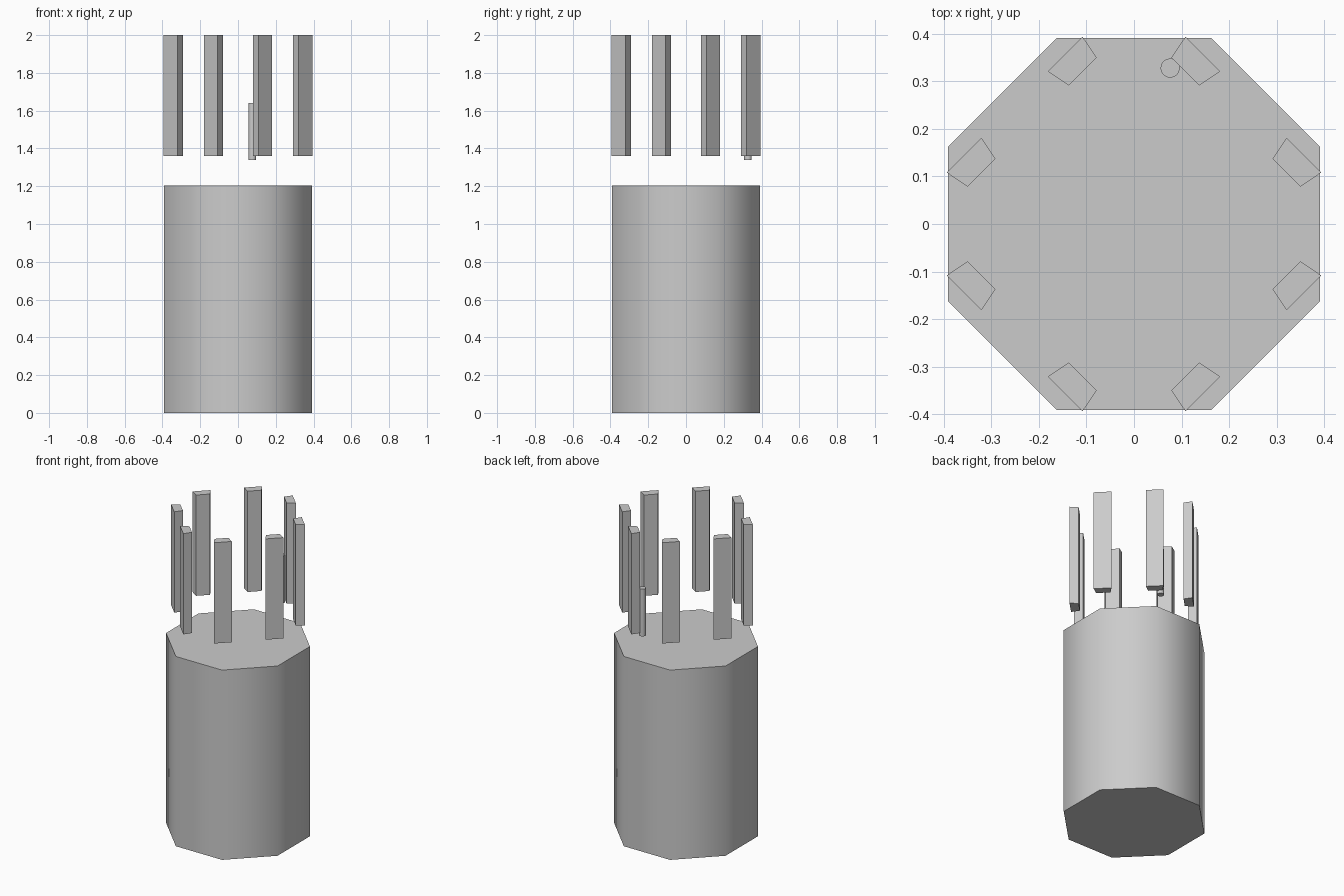
import bpy, bmesh, math

cube = bpy.data.objects.get("Cube")
if cube:
    bpy.data.objects.remove(cube, do_unlink=True)

grey = bpy.data.materials.new("light_grey")
grey.use_nodes = True
grey.diffuse_color = (0.6, 0.6, 0.6, 1)
grey.node_tree.nodes["Principled BSDF"].inputs["Base Color"].default_value = (0.6, 0.6, 0.6, 1)


def prism(name, outline, bottom, top, smooth=False):
    """Extrude a plan outline from bottom to top."""
    bm = bmesh.new()
    base = bm.faces.new([bm.verts.new((x, y, bottom)) for x, y in outline])
    grown = bmesh.ops.extrude_face_region(bm, geom=[base], use_keep_orig=True)
    verts = [g for g in grown["geom"] if isinstance(g, bmesh.types.BMVert)]
    bmesh.ops.translate(bm, verts=verts, vec=(0, 0, top - bottom))
    bmesh.ops.recalc_face_normals(bm, faces=bm.faces)
    mesh = bpy.data.meshes.new(name)
    bm.to_mesh(mesh)
    bm.free()
    mesh.materials.append(grey)
    obj = bpy.data.objects.new(name, mesh)
    bpy.context.collection.objects.link(obj)
    if smooth:
        bpy.ops.object.select_all(action='DESELECT')
        obj.select_set(True)
        bpy.context.view_layer.objects.active = obj
        bpy.ops.object.shade_smooth_by_angle(angle=math.radians(60))
    return obj


def ring(radius, sides, start=0.0, cx=0.0, cy=0.0):
    angles = [start + math.tau * i / sides for i in range(sides)]
    return [(cx + radius * math.cos(a), cy + radius * math.sin(a)) for a in angles]


# Eight-sided body, softly shaded around its wall
prism("body", ring(0.424, 8, math.pi / 8), 0, 1.205, smooth=True)

# Floating wedge slats: a pair on each diagonal side
wedge = [(0.355, 0.099), (0.355, 0.202), (0.303, 0.192), (0.303, 0.109)]
corners = ["back_left", "back_right", "front_right", "front_left"]
for i, corner in enumerate(corners):
    a = math.pi / 4 + i * math.pi / 2
    c, s = math.cos(a), math.sin(a)
    for side, label in ((1, "a"), (-1, "b")):
        outline = [(u * c - side * t * s, u * s + side * t * c) for u, t in wedge]
        prism(f"slat_{corner}_{label}", outline, 1.36, 2.0)

# Thin rod beside one of the back slats
prism("rod", ring(0.02, 32, cx=0.076, cy=0.328), 1.34, 1.64, smooth=True)
